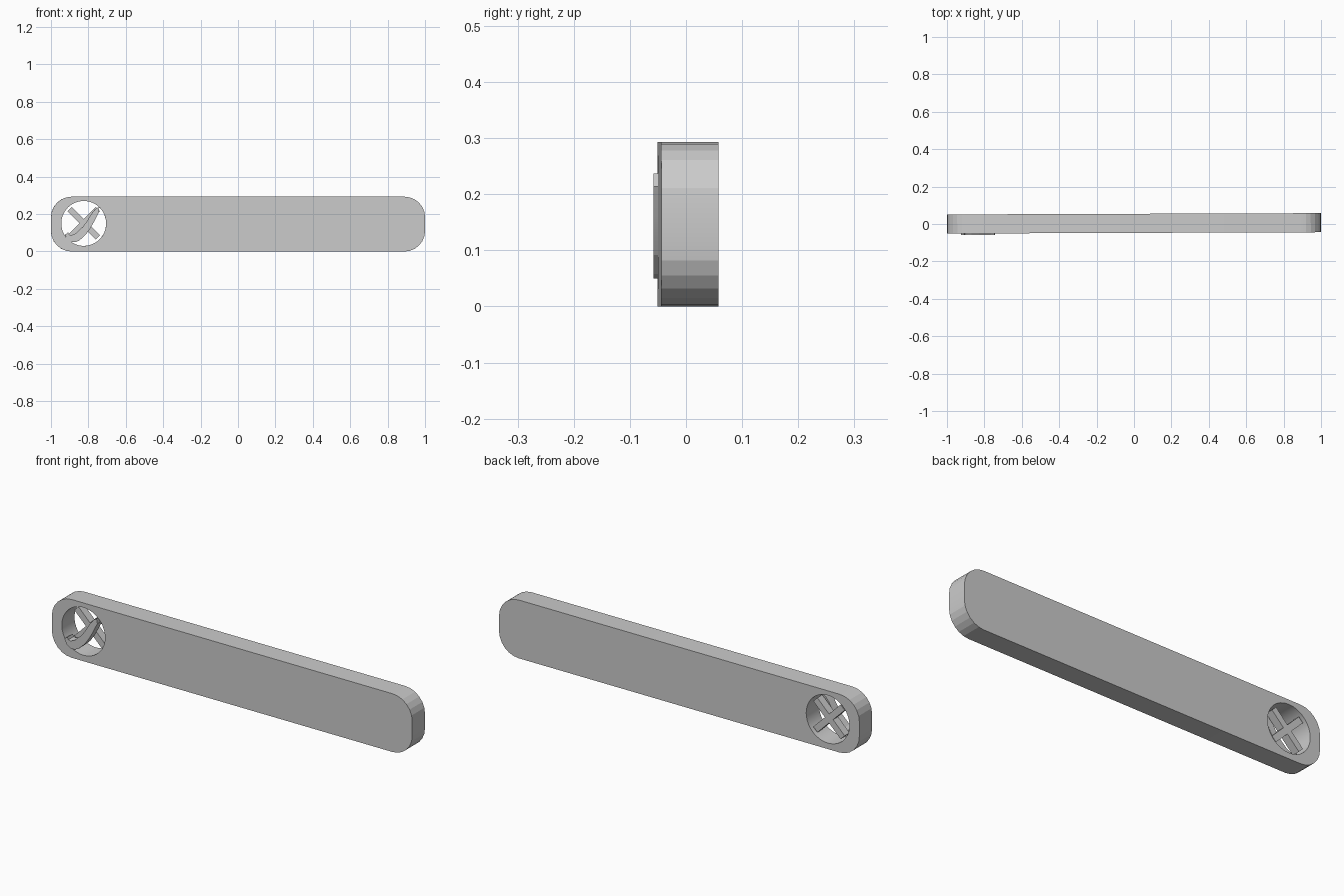
import bpy
from math import sin, cos, pi, radians, atan

if "Cube" in bpy.data.objects:
    bpy.data.objects.remove(bpy.data.objects["Cube"])

HX, HZ, HR = -0.825, 0.15, 0.12      # round opening in the bar
YAW = atan(0.0035)                   # the bar is turned very slightly


def arc(cx, cz, r, a0, a1, n):
    return [(cx + r * cos(radians(a0 + (a1 - a0) * i / n)),
             cz + r * sin(radians(a0 + (a1 - a0) * i / n))) for i in range(n + 1)]


def prism(name, loops, y0, y1):
    """Extrude closed XZ outlines (later ones cut holes) from y0 to y1."""
    cu = bpy.data.curves.new(name, 'CURVE')
    cu.dimensions = '2D'
    cu.fill_mode = 'BOTH'
    cu.extrude = (y1 - y0) / 2
    for loop in loops:
        sp = cu.splines.new('POLY')
        sp.points.add(len(loop) - 1)
        for p, (x, z) in zip(sp.points, loop):
            p.co = (x, z, 0, 1)
        sp.use_cyclic_u = True
    ob = bpy.data.objects.new(name, cu)
    bpy.context.collection.objects.link(ob)
    ob.rotation_euler = (pi / 2, 0, YAW)
    ob.location.y = (y0 + y1) / 2
    bpy.ops.object.select_all(action='DESELECT')
    bpy.context.view_layer.objects.active = ob
    ob.select_set(True)
    bpy.ops.object.convert(target='MESH')
    bpy.ops.object.shade_smooth_by_angle(angle=radians(10))
    return ob


# Long rounded bar with a round through hole
R, H = 0.11, 0.293
outline = (arc(1 - R, H - R, R, 0, 90, 6) + arc(R - 1, H - R, R, 90, 180, 6)
           + arc(R - 1, R, R, 180, 270, 6) + arc(1 - R, R, R, 270, 360, 6))
hole = arc(HX, HZ, HR, 0, 352.5, 47)
prism("bar", [outline, hole], -0.0475, 0.0545)

# Crossed spokes inside the opening, as one plus outline turned 45 degrees
L, W = 0.107, 0.016
plus = []
for k in range(4):
    a = radians(45 + 90 * k)
    for u, v in ((W, -W), (L, -W), (L, W)):
        plus.append((HX + u * cos(a) - v * sin(a), HZ + u * sin(a) + v * cos(a)))
prism("cross_spokes", [plus], 0.005, 0.045)

# Curved hook standing slightly proud of the front face
hook = [(.078, .087), (.083, .064), (.056, .01), (.035, -.026), (.013, -.058),
        (-.024, -.092), (-.045, -.1), (-.065, -.1), (-.088, -.087), (-.1, -.06),
        (-.083, -.048), (-.078, -.06), (-.066, -.063), (-.045, -.055),
        (-.003, -.016), (.018, .013), (.04, .05), (.06, .075)]
prism("curved_hook", [[(HX + x, HZ + z) for x, z in hook]], -0.055, -0.012)
